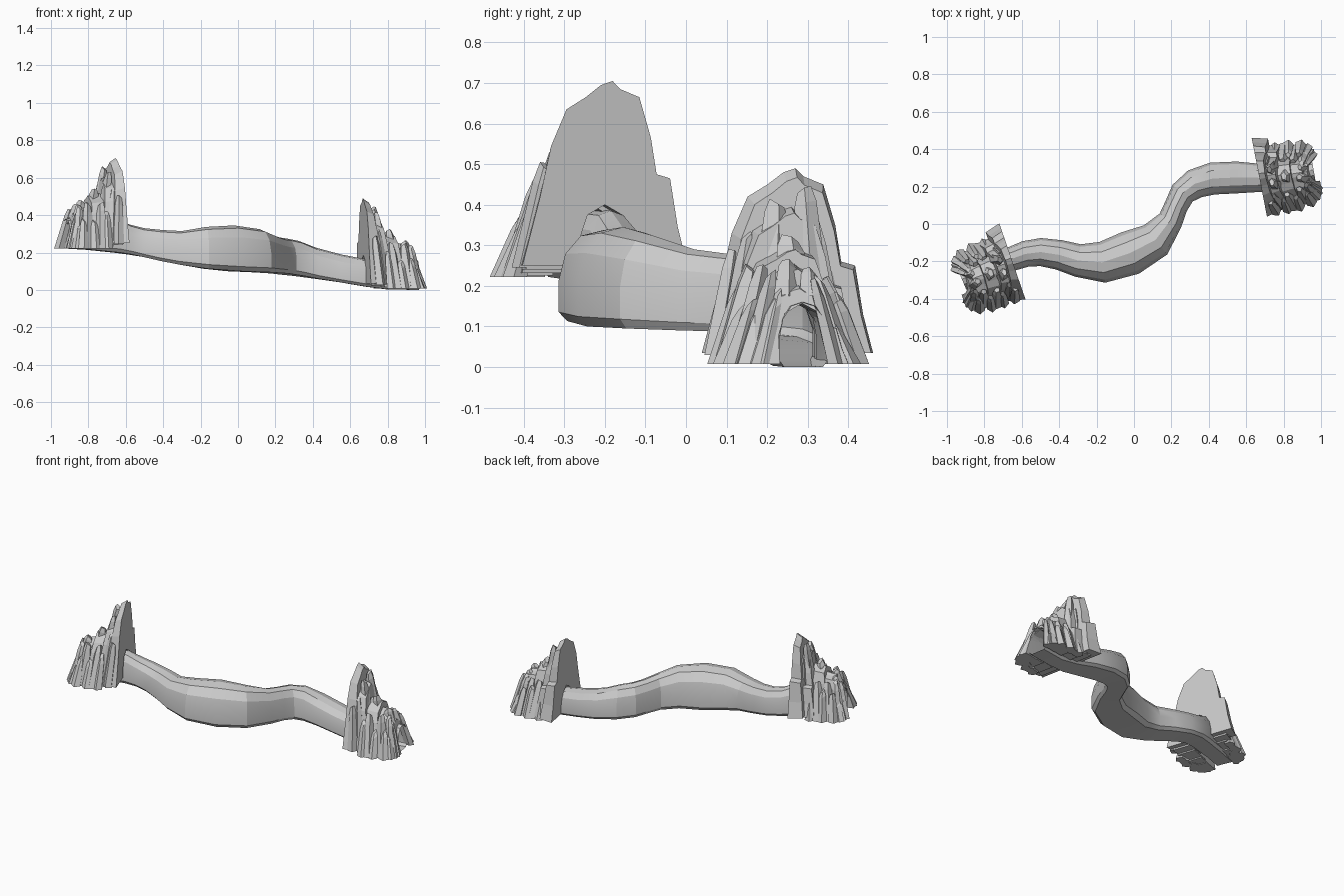
import bpy, bmesh, math, random
from mathutils import Vector

if "Cube" in bpy.data.objects:
    bpy.data.objects.remove(bpy.data.objects["Cube"])

stone = bpy.data.materials.new("grey_stone")
stone.diffuse_color = (0.6, 0.6, 0.6, 1)
stone.use_nodes = True
stone.node_tree.nodes["Principled BSDF"].inputs["Base Color"].default_value = stone.diffuse_color


def finish(bm, name, angle):
    bmesh.ops.recalc_face_normals(bm, faces=bm.faces)
    mesh = bpy.data.meshes.new(name)
    bm.to_mesh(mesh)
    bm.free()
    ob = bpy.data.objects.new(name, mesh)
    bpy.context.collection.objects.link(ob)
    mesh.materials.append(stone)
    bpy.ops.object.select_all(action='DESELECT')
    ob.select_set(True)
    bpy.context.view_layer.objects.active = ob
    if angle:
        bpy.ops.object.shade_smooth_by_angle(angle=math.radians(angle))
    return ob


# Winding tunnel: centre x, centre y, half width, floor z, crown z
PATH = [(-.92, -.295, .06, .222, .38), (-.80, -.245, .06, .215, .39),
        (-.65, -.185, .065, .20, .385), (-.58, -.16, .07, .19, .35),
        (-.5, -.15, .075, .175, .33), (-.4, -.165, .08, .155, .32),
        (-.3, -.195, .088, .135, .315), (-.17, -.205, .11, .113, .337),
        (-.02, -.155, .12, .10, .345), (.115, -.085, .1, .095, .325),
        (.195, .02, .068, .09, .29), (.225, .095, .063, .088, .28),
        (.26, .165, .07, .083, .275), (.325, .215, .08, .075, .262),
        (.42, .243, .086, .06, .225), (.55, .249, .085, .04, .19),
        (.68, .247, .075, .018, .165), (.8, .262, .06, .003, .16),
        (.96, .29, .06, .0, .16)]
HALF = [(.8, 0), (1, .1), (1, .45), (.85, .74), (.5, .94)]
SECTION = HALF + [(0, 1)] + [(-v, z) for v, z in reversed(HALF)]

bm = bmesh.new()
rings = []
for i, (x, y, w, z0, z1) in enumerate(PATH):
    a, b = PATH[max(i - 1, 0)], PATH[min(i + 1, len(PATH) - 1)]
    t = Vector((b[0] - a[0], b[1] - a[1])).normalized()
    rings.append([bm.verts.new((x - t.y * v * w, y + t.x * v * w, z0 + (z1 - z0) * z))
                  for v, z in SECTION])
for r, s in zip(rings, rings[1:]):
    for j in range(len(r)):
        k = (j + 1) % len(r)
        bm.faces.new((r[j], r[k], s[k], s[j]))
finish(bm, "tunnel", 20)

# Jagged skyline of the tall back slab, and the arched passage through it
SKYLINE = [(-.215, 0), (-.17, .165), (-.14, .295), (-.10, .385), (-.05, .415),
           (-.01, .445), (.02, .455), (.04, .435), (.09, .415), (.12, .315),
           (.135, .225), (.17, .215), (.19, .095), (.215, 0)]
ARCH = [(.065, 0), (.064, .07), (.045, .125), (0, .15),
        (-.045, .125), (-.064, .07), (-.065, 0)]


def slab(bm, P, u0, u1, slope, wide, high, shift, base, shrink):
    """Upright slab with a jagged top, a leaning front and an arched passage."""
    back = [(v * wide + shift, z * high + base) for v, z in SKYLINE]
    front = [((v - shift) * shrink + shift, (z - base) * (.5 + shrink / 2) + base) for v, z in back]
    hole = [(v + shift * .5, z + base) for v, z in ARCH]
    lo = [bm.verts.new(P(u0, v, z)) for v, z in back + hole]
    hi = [bm.verts.new(P(u1 - slope * (z - base), v, z)) for v, z in front + hole]
    n = len(lo)
    for i in range(n):
        j = (i + 1) % n
        bm.faces.new((lo[i], lo[j], hi[j], hi[i]))
    bm.faces.new(lo)
    bm.faces.new(hi)


def column(bm, P, rng, u, v, ru, rv, z0, h, du, dv):
    """Leaning tapered rock pillar with a chipped top."""
    levels = []
    spin = rng.uniform(-.25, .25)
    for f, k in ((0, 1), (.82, .72), (1, .45)):
        ring = []
        for c in range(5):
            a = math.tau * c / 5 + spin
            ring.append(bm.verts.new(P(u + du * f + ru * k * math.cos(a),
                                       v + dv * f + rv * k * math.sin(a),
                                       z0 + h * f + (.012 * math.cos(a + spin * 9) if f else 0))))
        levels.append(ring)
    for r, s in zip(levels, levels[1:]):
        for c in range(5):
            bm.faces.new((r[c], r[(c + 1) % 5], s[(c + 1) % 5], s[c]))
    bm.faces.new(levels[0])
    bm.faces.new(levels[-1])


def rock_entrance(name, origin, u_axis, v_axis):
    ox, oy, oz = origin

    def P(u, v, z):
        return (ox + u * u_axis[0] + v * v_axis[0],
                oy + u * u_axis[1] + v * v_axis[1], oz + z)
    rng = random.Random(7)
    bm = bmesh.new()
    # stepped slabs, tallest at the back
    slab(bm, P, 0, .085, .12, 1, 1, 0, 0, .9)
    slab(bm, P, .03, .14, .15, .84, .82, -.015, -.01, .9)
    slab(bm, P, .08, .20, .12, .76, .63, -.025, -.018, .9)
    slab(bm, P, .16, .265, .15, .72, .54, -.03, -.025, .88)
    slab(bm, P, .22, .315, .32, .66, .44, -.03, -.028, .86)
    # pillars: u, offset from passage, radius u, radius v, height, lean u, lean v
    for u, off, ru, rv, h, du, dv in [
            (.06, .165, .03, .03, .27, -.02, .05), (.085, .135, .03, .03, .34, -.03, .05),
            (.11, .165, .03, .032, .20, -.01, .05), (.15, .16, .035, .03, .24, -.02, .07),
            (.19, .165, .03, .032, .16, -.01, .05), (.22, .135, .035, .032, .235, -.02, .06),
            (.25, .155, .03, .03, .15, -.02, .05), (.265, .115, .03, .03, .215, -.03, .055),
            (.285, .13, .028, .028, .12, -.03, .04), (.295, .09, .03, .022, .20, -.045, .045)]:
        for side in (-1, 1):
            hh = h * rng.uniform(.85, 1.08)
            uu = u + rng.uniform(-.01, .01)
            column(bm, P, rng, uu, -.028 + side * off, ru, rv,
                   -.028 if u > .1 else -.005, hh, du, -side * dv)
    # buttresses and boulders above the passage
    for u, v, ru, rv, z0, h, du, dv in [
            (.09, -.06, .03, .045, .2, .17, -.03, .02), (.09, .04, .03, .04, .2, .2, -.03, -.01),
            (.16, -.02, .035, .05, .14, .14, -.03, 0), (.23, -.05, .035, .035, .14, .08, -.02, .01),
            (.24, .01, .03, .03, .14, .06, -.02, 0)]:
        column(bm, P, rng, u, v, ru, rv, z0, h, du, dv)
    finish(bm, name, 0)


def axes(deg, sign):
    c, s = math.cos(math.radians(deg)), math.sin(math.radians(deg))
    return (sign * c, sign * s), (-s, c)


# Two matching entrances, mirrored outward
rock_entrance("lower_entrance_rocks", (.67, .25, .035), *axes(11, 1))
rock_entrance("upper_entrance_rocks", (-.65, -.2, .25), *axes(19, -1))
